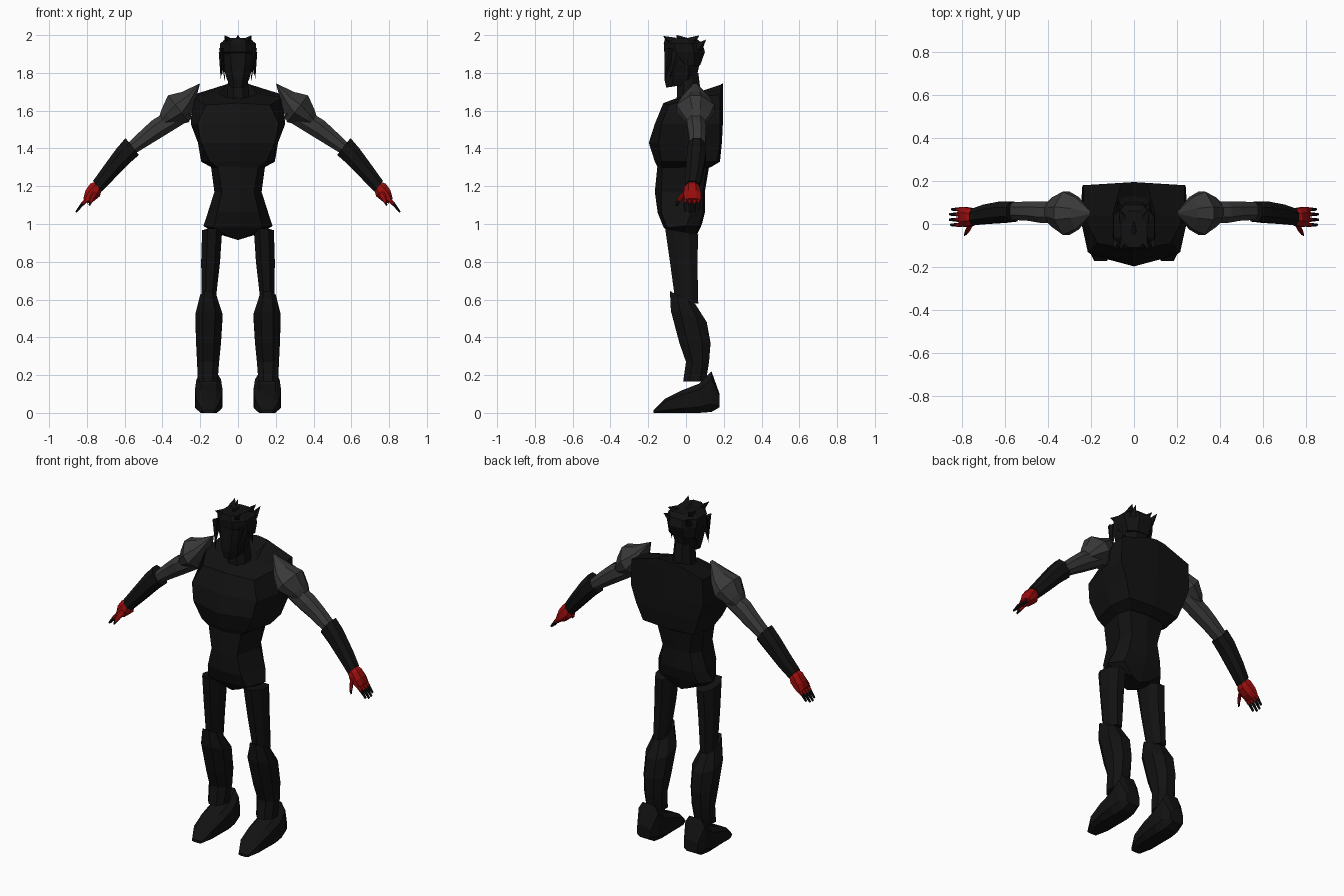
import bpy, bmesh
from mathutils import Vector as V


def mat(name, col):
    m = bpy.data.materials.new(name)
    m.diffuse_color = (*col, 1)
    return m


BLACK = mat("black", (0.006, 0.006, 0.006))
GREY = mat("dark_grey", (0.04, 0.04, 0.04))
RED = mat("red", (0.32, 0.004, 0.004))


def loft(name, rings, material, mirror=False):
    """Skin closed rings of points, cap both ends, optionally mirror over x."""
    bm = bmesh.new()
    vs = [[bm.verts.new(p) for p in r] for r in rings]
    n = len(rings[0])
    for a, b in zip(vs, vs[1:]):
        for i in range(n):
            j = (i + 1) % n
            bm.faces.new((a[i], a[j], b[j], b[i]))
    bm.faces.new(vs[0][::-1])
    bm.faces.new(vs[-1])
    bmesh.ops.remove_doubles(bm, verts=bm.verts, dist=0.0005)
    bmesh.ops.recalc_face_normals(bm, faces=bm.faces)
    me = bpy.data.meshes.new(name)
    bm.to_mesh(me)
    bm.free()
    me.materials.append(material)
    ob = bpy.data.objects.new(name, me)
    bpy.context.collection.objects.link(ob)
    if mirror:
        ob.modifiers.new("mirror", 'MIRROR')
    return ob


def section(c, u, v, k=0.45):
    """Chamfered box section spanned by half-axes u and v."""
    c, u, v = V(c), V(u), V(v)
    return [c + u * a + v * b for a, b in
            ((1, -k), (1, k), (k, 1), (-k, 1), (-1, k), (-1, -k), (-k, -1), (k, -1))]


def half(pts):
    """Full ring from right-hand points running front centre to back centre."""
    return [V(p) for p in pts] + [V((-x, y, z)) for x, y, z in pts[-2:0:-1]]


def body(z, fc, cx, cy, sx, bx, by, bc):
    return half([(0, fc, z), (cx, cy, z), (sx, 0.03, z), (bx, by, z), (0, bc, z)])


def level(rows, k=0.45):
    """Horizontal sections: z, x0, x1, y0, y1, front-back tilt."""
    return [section(((x0 + x1) / 2, (y0 + y1) / 2, z), ((x1 - x0) / 2, 0, 0),
                    (0, (y1 - y0) / 2, t), k) for z, x0, x1, y0, y1, t in rows]


def arm(rows, k=0.45):
    """Sections down the sloping arm: x, z, half thickness, y, half width."""
    d = V((0.62, 0, 0.785))
    return [section((x, y, z), d * r, (0, w, 0), k) for x, z, r, y, w in rows]


def spike(name, base, tip, w, d, material=BLACK, mirror=True):
    base, tip = V(base), V(tip)
    ax = (tip - base).normalized()
    u = ax.cross(V((0, 1, 0.1))).normalized()
    v = ax.cross(u)
    loft(name, [[base + u * w, base + v * d, base - u * w, base - v * d],
                [tip + u * .001, tip + v * .001, tip - u * .001, tip - v * .001]],
         material, mirror)


# jacket: sloping shoulders, wide chest, straight back
loft("jacket", [
    half([(0, -0.03, 1.67), (0.05, -0.02, 1.67), (0.07, 0.04, 1.68), (0.06, 0.12, 1.70), (0, 0.13, 1.70)]),
    half([(0, -0.04, 1.67), (0.06, -0.03, 1.67), (0.10, 0.04, 1.69), (0.06, 0.19, 1.74), (0, 0.195, 1.745)]),
    half([(0, -0.12, 1.64), (0.17, -0.09, 1.63), (0.235, 0.04, 1.67), (0.235, 0.18, 1.685), (0, 0.195, 1.70)]),
    body(1.53, -0.165, 0.215, -0.13, 0.25, 0.24, 0.18, 0.195),
    body(1.43, -0.197, 0.195, -0.145, 0.212, 0.205, 0.18, 0.19),
    body(1.33, -0.165, 0.15, -0.13, 0.195, 0.17, 0.165, 0.18),
    body(1.30, -0.15, 0.11, -0.125, 0.14, 0.12, 0.115, 0.13)], BLACK)
# waist and hips
loft("waist", [
    body(1.32, -0.15, 0.11, -0.125, 0.145, 0.12, 0.11, 0.125),
    body(1.17, -0.165, 0.085, -0.13, 0.125, 0.09, 0.09, 0.10),
    body(1.06, -0.15, 0.11, -0.13, 0.16, 0.11, 0.09, 0.10),
    half([(0, -0.12, 0.985), (0.13, -0.10, 0.98), (0.183, 0.0, 0.99), (0.13, 0.07, 0.99), (0, 0.085, 1.0)]),
    half([(0, -0.06, 0.915), (0.05, -0.07, 0.935), (0.13, 0.0, 0.955), (0.05, 0.05, 0.935), (0, 0.045, 0.915)])],
    BLACK)

# legs
loft("thigh", level([
    (0.96, 0.085, 0.19, -0.11, 0.065, -0.015),
    (0.80, 0.095, 0.195, -0.085, 0.06, 0),
    (0.58, 0.12, 0.192, -0.055, 0.065, 0)]), BLACK, True)
loft("shin_guard", level([
    (0.61, 0.115, 0.20, -0.085, 0.05, -0.035),
    (0.51, 0.082, 0.226, -0.08, 0.11, -0.03),
    (0.37, 0.09, 0.222, -0.035, 0.13, 0),
    (0.27, 0.10, 0.217, 0.0, 0.122, 0),
    (0.165, 0.108, 0.212, -0.015, 0.105, 0)]), BLACK, True)
loft("shoe", [section((0.155, y, (a + b) / 2), (w, 0, 0), (0, t, (b - a) / 2), 0.6)
              for y, w, a, b, t in (
                  (-0.172, 0.03, 0, 0.015, 0), (-0.11, 0.06, 0, 0.075, 0),
                  (-0.02, 0.07, 0, 0.12, 0), (0.07, 0.073, 0, 0.155, 0),
                  (0.135, 0.065, 0.005, 0.22, 0), (0.178, 0.045, 0.03, 0.10, 0))], BLACK, True)

# arms
loft("shoulder", arm([
    (0.203, 1.742, 0.002, 0.05, 0.01),
    (0.265, 1.66, 0.05, 0.05, 0.075),
    (0.315, 1.61, 0.09, 0.05, 0.10),
    (0.37, 1.565, 0.055, 0.055, 0.07),
    (0.40, 1.54, 0.03, 0.055, 0.045)], 0.3), GREY, True)
loft("upper_arm", arm([
    (0.27, 1.60, 0.05, 0.05, 0.05),
    (0.42, 1.51, 0.052, 0.055, 0.05),
    (0.48, 1.465, 0.045, 0.06, 0.045),
    (0.57, 1.395, 0.032, 0.06, 0.04)]), GREY, True)
loft("forearm", arm([
    (0.56, 1.41, 0.057, 0.057, 0.046),
    (0.61, 1.36, 0.052, 0.055, 0.05),
    (0.69, 1.265, 0.043, 0.045, 0.045),
    (0.745, 1.20, 0.036, 0.033, 0.038)]), BLACK, True)

# hands: palm, four fingers with red knuckles, thumb
loft("palm", arm([
    (0.737, 1.205, 0.026, 0.033, 0.03),
    (0.757, 1.18, 0.042, 0.032, 0.042),
    (0.785, 1.15, 0.036, 0.033, 0.046),
    (0.808, 1.122, 0.017, 0.035, 0.044)]), RED, True)
for i, (y, s) in enumerate(((-0.004, 0.88), (0.02, 1.0), (0.045, 0.97), (0.068, 0.8))):
    a, b, c = (0.803, 1.127), (0.803 + 0.022 * s, 1.127 - 0.022 * s), (0.803 + 0.055 * s, 1.127 - 0.064 * s)
    loft(f"knuckle_{i}", arm([(*a, 0.011, y, 0.010), (*b, 0.010, y, 0.0095)]), RED, True)
    loft(f"finger_{i}", arm([(*b, 0.009, y, 0.0085), (*c, 0.005, y, 0.006)]), BLACK, True)
loft("thumb", arm([
    (0.757, 1.165, 0.018, 0.005, 0.015),
    (0.772, 1.14, 0.015, -0.027, 0.012),
    (0.782, 1.115, 0.011, -0.043, 0.009)]), RED, True)
loft("thumb_tip", arm([
    (0.781, 1.117, 0.009, -0.042, 0.008),
    (0.788, 1.098, 0.005, -0.05, 0.005)]), BLACK, True)

# neck and head
loft("neck", level([
    (1.66, -0.06, 0.06, -0.05, 0.08, 0.02),
    (1.80, -0.05, 0.05, -0.045, 0.065, 0)]), BLACK)
loft("head", level([
    (1.73, -0.042, 0.042, -0.105, 0.0, 0.008),
    (1.77, -0.06, 0.06, -0.115, 0.055, 0.0),
    (1.84, -0.08, 0.08, -0.115, 0.07, 0),
    (1.90, -0.087, 0.087, -0.112, 0.085, 0),
    (1.95, -0.085, 0.085, -0.10, 0.08, 0)]), BLACK)
# hair cap, crown spikes and hanging side locks
loft("hair", level([
    (1.84, -0.082, 0.082, -0.03, 0.075, 0),
    (1.91, -0.098, 0.098, -0.115, 0.10, 0),
    (1.955, -0.095, 0.095, -0.118, 0.088, 0),
    (1.982, -0.06, 0.06, -0.11, 0.06, -0.004)]), BLACK)
for i, (b, t) in enumerate((
        ((0.045, -0.07, 1.965), (0.068, -0.12, 1.995)),
        ((0.05, 0.02, 1.965), (0.07, 0.07, 1.998)),
        ((0.06, 0.06, 1.93), (0.075, 0.105, 1.975)))):
    spike(f"hair_spike_{i}", b, t, 0.025, 0.03)
spike("hair_spike_middle", (0, -0.02, 1.96), (0, -0.05, 2.0), 0.025, 0.04, mirror=False)
for i, (b, t) in enumerate((
        ((0.088, -0.09, 1.93), (0.07, -0.112, 1.76)),
        ((0.09, -0.05, 1.91), (0.091, -0.085, 1.77)),
        ((0.08, 0.0, 1.90), (0.085, 0.02, 1.79)))):
    spike(f"hair_lock_{i}", b, t, 0.012, 0.025)
